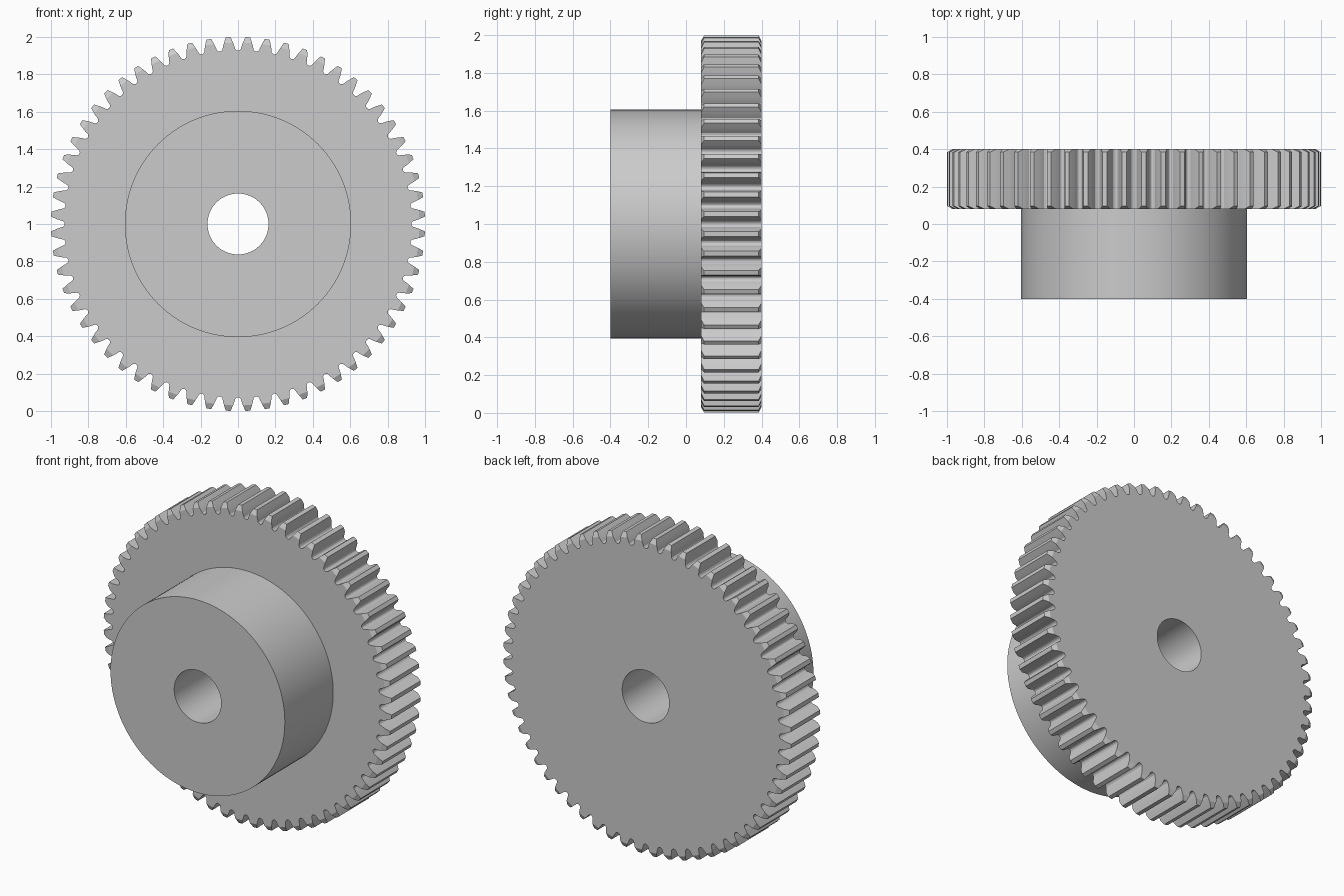
import bpy
import bmesh
from math import acos, cos, pi, radians, sin, tan

cube = bpy.data.objects.get("Cube")
if cube:
    bpy.data.objects.remove(cube, do_unlink=True)

TEETH = 60
PITCH = 2 * pi / TEETH
MODULE = 2 / (TEETH + 2)
PITCH_R = MODULE * TEETH / 2
BASE_R = PITCH_R * cos(radians(20))
TIP_R, ROOT_R, CHAMFER_R = 1.0, 0.927, 0.97
HUB_R, BORE_R = 0.605, 0.163
FRONT, STEP, BACK, CHAMFER = -0.4, 0.08, 0.4, 0.016

steel = bpy.data.materials.new("grey_steel")
steel.use_nodes = True
grey = (0.6, 0.6, 0.6, 1)
steel.diffuse_color = grey
steel.node_tree.nodes["Principled BSDF"].inputs["Base Color"].default_value = grey


def half_angle(r):
    """Half the angular thickness of an involute tooth at radius r."""
    def inv(a):
        return tan(a) - a
    return PITCH / 4 + inv(radians(20)) - inv(acos(BASE_R / r))


def tooth(tip_r):
    """One pitch of the outline, from valley middle to just before the next."""
    flank = [(r, half_angle(r)) for r in (0.936, 0.947, 0.958, CHAMFER_R)]
    flank.append((tip_r, half_angle(tip_r)))
    rise = [(ROOT_R + 0.002, PITCH / 2 - 0.008)] + flank
    return ([(ROOT_R, -PITCH / 2)] + [(r, -a) for r, a in rise]
            + [(r, a) for r, a in reversed(rise)])


def ring(bm, y, pattern):
    """Repeat a polar pattern once per tooth, around the axle."""
    return [bm.verts.new((r * cos(a + (t + 0.5) * PITCH), y,
                          1 + r * sin(a + (t + 0.5) * PITCH)))
            for t in range(TEETH) for r, a in pattern]


def circle(bm, y, r):
    return ring(bm, y, [(r, -PITCH / 2), (r, 0)])


def bridge(bm, a, b):
    n = len(a)
    for i in range(n):
        j = (i + 1) % n
        bm.faces.new((a[i], a[j], b[j], b[i]))


def side_face(bm, outline, inner, flip):
    """Flat side of the wheel, one sector for each tooth."""
    k, m = len(outline) // TEETH, len(inner) // TEETH
    for t in range(TEETH):
        outer = [outline[(t * k + i) % len(outline)] for i in range(k + 1)]
        back = [inner[(t * m + i) % len(inner)] for i in range(m, -1, -1)]
        loop = outer + back
        bm.faces.new(loop[::-1] if flip else loop)


def finish(bm, name):
    bmesh.ops.remove_doubles(bm, verts=bm.verts[:], dist=0.00001)
    mesh = bpy.data.meshes.new(name)
    bm.to_mesh(mesh)
    bm.free()
    obj = bpy.data.objects.new(name, mesh)
    bpy.context.collection.objects.link(obj)
    mesh.materials.append(steel)
    bpy.ops.object.select_all(action="DESELECT")
    obj.select_set(True)
    bpy.context.view_layer.objects.active = obj
    bpy.ops.object.shade_smooth_by_angle(angle=radians(20))


# Toothed wheel with chamfered tooth tips
bm = bmesh.new()
layers = [ring(bm, y, tooth(r)) for y, r in (
    (BACK, CHAMFER_R), (BACK - CHAMFER, TIP_R),
    (STEP + CHAMFER, TIP_R), (STEP, CHAMFER_R))]
for a, b in zip(layers, layers[1:]):
    bridge(bm, a, b)
bore_back = circle(bm, BACK, BORE_R)
side_face(bm, layers[0], bore_back, True)
side_face(bm, layers[-1], circle(bm, STEP, HUB_R), False)
bridge(bm, circle(bm, STEP, BORE_R), bore_back)
finish(bm, "toothed_wheel")

# Hub with the bore running through it
bm = bmesh.new()
rings = [circle(bm, y, r) for y, r in (
    (STEP, HUB_R), (FRONT, HUB_R), (FRONT, BORE_R), (STEP, BORE_R))]
for a, b in zip(rings, rings[1:]):
    bridge(bm, a, b)
finish(bm, "hub")
